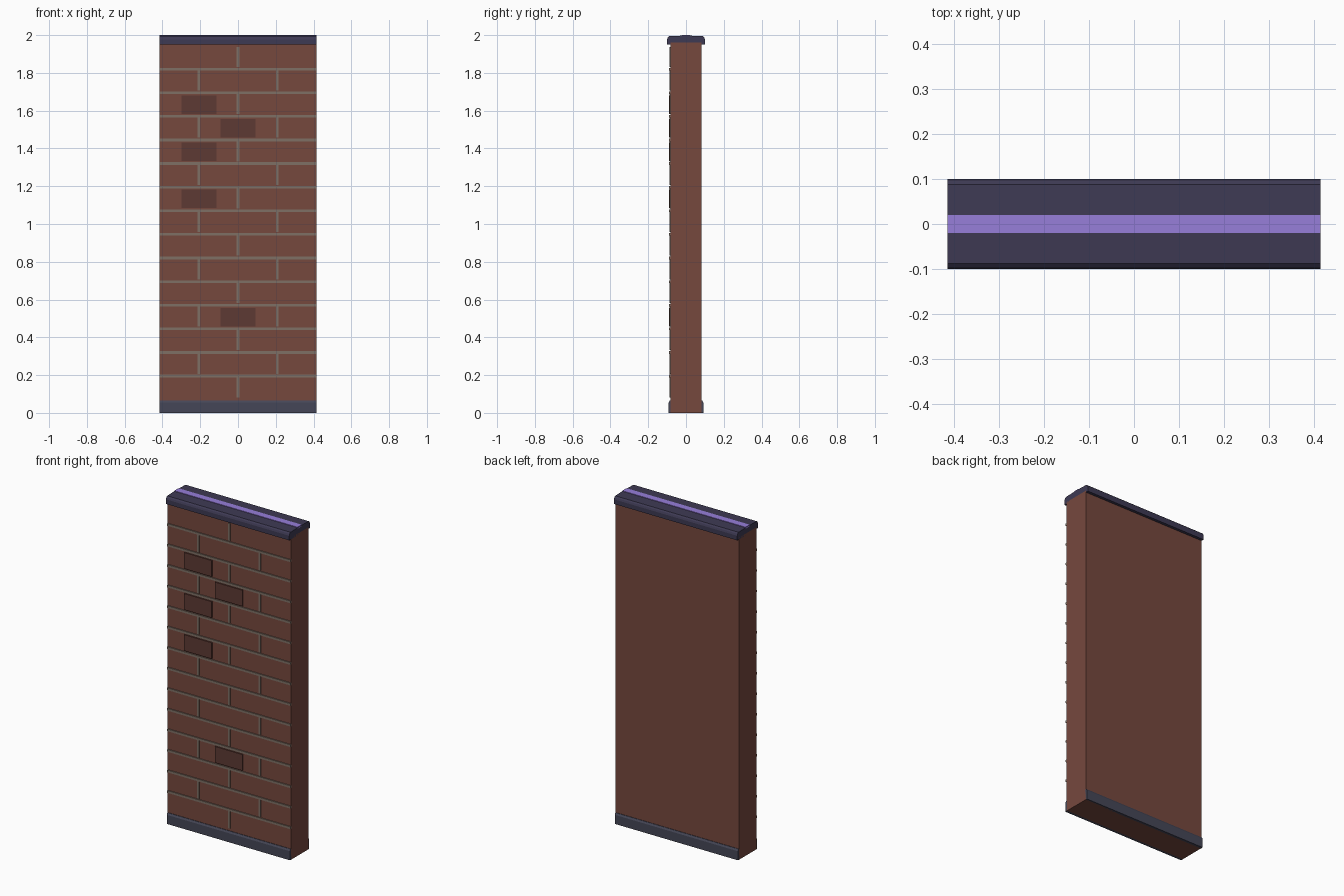
import bpy, bmesh

if "Cube" in bpy.data.objects:
    bpy.data.objects.remove(bpy.data.objects["Cube"])

HALF = 0.415      # half length of the wall
FACE = 0.083      # half thickness of the wall
ROW0, ROW = 0.07, 0.125


def material(name, rgb):
    m = bpy.data.materials.new(name)
    m.diffuse_color = (*rgb, 1)
    m.use_nodes = True
    m.node_tree.nodes["Principled BSDF"].inputs["Base Color"].default_value = m.diffuse_color
    return m


BRICK = material("brick", (0.18, 0.065, 0.048))
DARK = material("dark_brick", (0.11, 0.042, 0.033))
MORTAR = material("mortar", (0.21, 0.16, 0.13))
STONE = material("plinth_stone", (0.06, 0.062, 0.095))
CAP = material("cap_stone", (0.048, 0.042, 0.088))
GLOW = material("purple_strip", (0.31, 0.21, 0.70))


def finish(name, bm, mat):
    bmesh.ops.recalc_face_normals(bm, faces=bm.faces)
    me = bpy.data.meshes.new(name)
    bm.to_mesh(me)
    bm.free()
    me.materials.append(mat)
    ob = bpy.data.objects.new(name, me)
    bpy.context.collection.objects.link(ob)
    return ob


def box(name, x, y, z, mat):
    bm = bmesh.new()
    bmesh.ops.create_cube(bm, size=1)
    for v in bm.verts:
        v.co = [r[0] if c < 0 else r[1] for c, r in zip(v.co, (x, y, z))]
    return finish(name, bm, mat)


def extrude_x(name, profile, mat):
    """Sweep a (y, z) profile along the whole wall length."""
    bm = bmesh.new()
    face = bm.faces.new([bm.verts.new((-HALF, y, z)) for y, z in profile])
    ext = bmesh.ops.extrude_face_region(bm, geom=[face], use_keep_orig=True)
    for v in ext["geom"]:
        if isinstance(v, bmesh.types.BMVert):
            v.co.x = HALF
    return finish(name, bm, mat)


# Wall core
box("wall_core", (-HALF, HALF), (-FACE, FACE), (0, 1.96), BRICK)

# Plinth strips on the front and back
for side, s in (("front", -1), ("back", 1)):
    extrude_x(side + "_plinth", [(s * y, z) for y, z in (
        (FACE - 0.006, 0), (0.092, 0), (0.092, 0.055),
        (0.086, 0.066), (FACE - 0.006, 0.066))], STONE)

# Raised mortar: bed joints between rows, staggered upright joints
for row in range(15):
    z = ROW0 + row * ROW
    if row:
        box("bed_joint", (-HALF, HALF), (-FACE - 0.006, -FACE + 0.004),
            (z - 0.007, z + 0.007), MORTAR)
    for x in ((-0.207, 0.207) if row % 2 else (0,)):
        box("upright_joint", (x - 0.007, x + 0.007),
            (-FACE - 0.005, -FACE + 0.004), (z + 0.012, z + 0.118), MORTAR)

# Dark accent bricks
for row, x in ((3, 0), (8, -0.207), (10, -0.207), (11, 0), (12, -0.207)):
    z = ROW0 + (row + 0.5) * ROW
    box("dark_brick", (x - 0.093, x + 0.093), (-FACE - 0.007, -FACE + 0.004),
        (z - 0.049, z + 0.049), DARK)

# Coping cap with softened shoulders, and the purple strip on top
half_cap = [(0.1, 1.95), (0.1, 1.978), (0.096, 1.988), (0.088, 1.995), (0.02, 1.997)]
extrude_x("cap", half_cap + [(-y, z) for y, z in reversed(half_cap)], CAP)
box("cap_strip", (-HALF, HALF), (-0.02, 0.02), (1.99, 2.0), GLOW)
